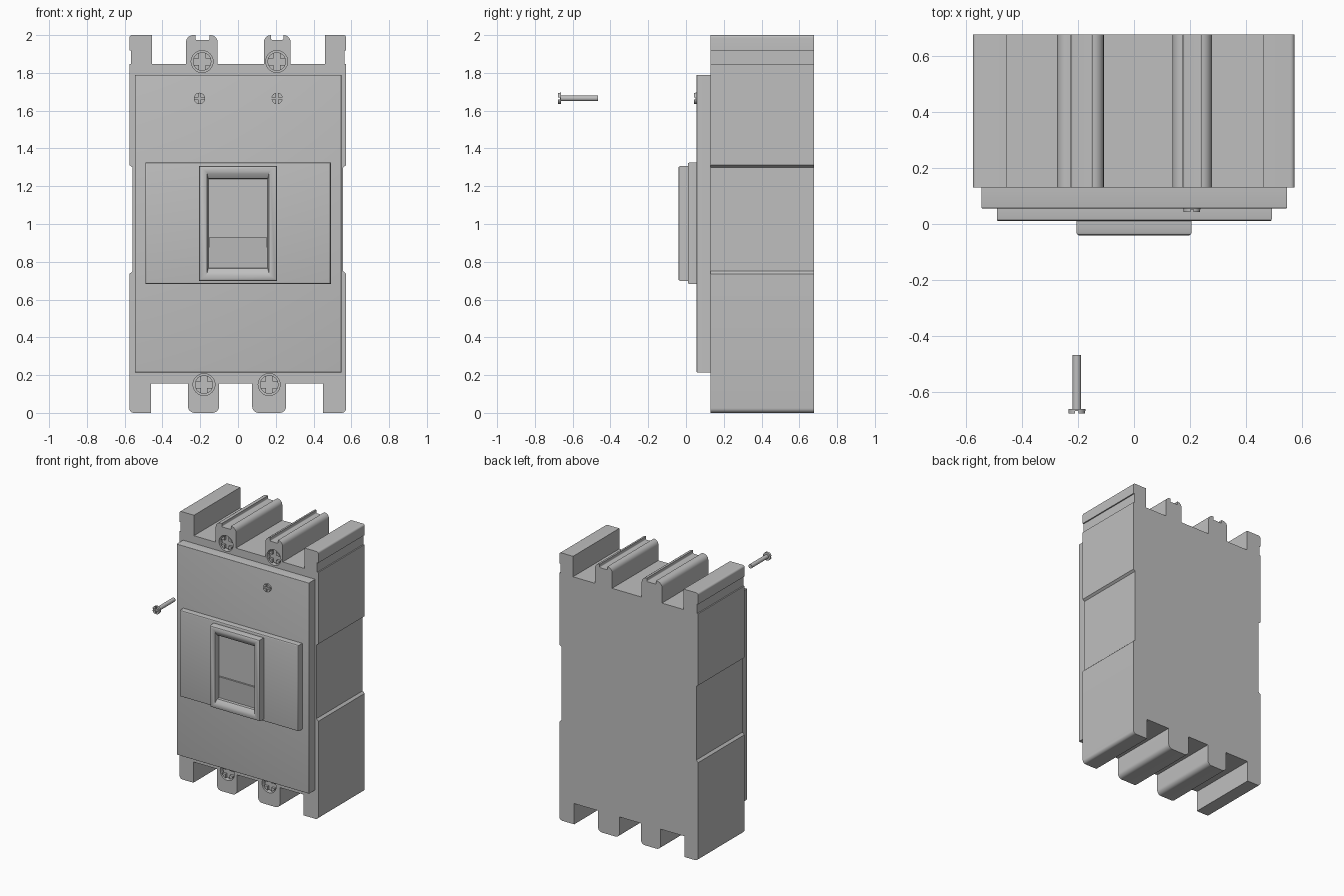
import bpy, bmesh
from math import sin, cos, pi, asin, radians
from mathutils import Vector

if "Cube" in bpy.data.objects:
    bpy.data.objects.remove(bpy.data.objects["Cube"])

grey = bpy.data.materials.new("plastic grey")
grey.use_nodes = True
grey.diffuse_color = (0.52, 0.52, 0.52, 1)
grey.node_tree.nodes["Principled BSDF"].inputs["Base Color"].default_value = grey.diffuse_color

FRONT, BACK = 0.13, 0.677      # depth range of the case


def finish(name, bm):
    bmesh.ops.recalc_face_normals(bm, faces=bm.faces)
    mesh = bpy.data.meshes.new(name)
    bm.to_mesh(mesh)
    bm.free()
    mesh.materials.append(grey)
    obj = bpy.data.objects.new(name, mesh)
    bpy.context.collection.objects.link(obj)
    return obj


def add_prism(bm, outline, y0, y1):
    """Extrude an (x, z) outline from y0 to y1."""
    face = bm.faces.new([bm.verts.new((x, y0, z)) for x, z in outline])
    moved = bmesh.ops.extrude_face_region(bm, geom=[face], use_keep_orig=True)["geom"]
    bmesh.ops.translate(bm, vec=(0, y1 - y0, 0),
                        verts=[v for v in moved if isinstance(v, bmesh.types.BMVert)])


def rounded(corners, steps=6):
    """Replace each (x, z, radius) corner by a smooth curve."""
    points = []
    for i, (x, z, r) in enumerate(corners):
        p = Vector((x, z))
        if not r:
            points.append(p)
            continue
        a = p + (Vector(corners[i - 1][:2]) - p).normalized() * r
        b = p + (Vector(corners[(i + 1) % len(corners)][:2]) - p).normalized() * r
        c = a + b - p
        for k in range(steps + 1):
            t = k / steps * pi / 2
            points.append(c + (a - c) * cos(t) + (b - c) * sin(t))
    return points


def circle(cx, cz, r, n=32):
    return [(cx + r * cos(2 * pi * i / n), cz + r * sin(2 * pi * i / n)) for i in range(n)]


def plate(name, x0, x1, z0, z1, y0, y1, bevel):
    bm = bmesh.new()
    add_prism(bm, [(x0, z0), (x1, z0), (x1, z1), (x0, z1)], y0, y1)
    edges = [e for e in bm.edges if all(abs(v.co.y - y0) < 1e-5 for v in e.verts)]
    bmesh.ops.bevel(bm, geom=edges, offset=bevel, segments=3, profile=0.5, affect='EDGES')
    return finish(name, bm)


def screw(name, cx, cz, y, r, slot, depth, thick, shaft_r, shaft_end):
    """Cross-slotted head facing the front, with a shaft behind it."""
    bm = bmesh.new()
    add_prism(bm, circle(cx, cz, r), y + depth, y + thick)
    a = asin(slot / r)
    for q in range(4):
        sector = [(slot, slot)]
        for k in range(9):
            t = a + (pi / 2 - 2 * a) * k / 8
            sector.append((r * cos(t), r * sin(t)))
        c, s = round(cos(q * pi / 2)), round(sin(q * pi / 2))
        add_prism(bm, [(cx + u * c - v * s, cz + u * s + v * c) for u, v in sector],
                  y, y + depth)
    add_prism(bm, circle(cx, cz, shaft_r), y + thick, shaft_end)
    return finish(name, bm)


# Case outline: bottom legs, right side, top legs, left side
L, R, STEP = -0.575, 0.573, 0.016
LOW, HIGH, TOP = 0.155, 1.847, 2.0


def foot(x0, x1):
    return [(x0, LOW, 0), (x0, 0, 0.035), (x1, 0, 0.035), (x1, LOW, 0)]


def terminal(x0, x1, g0, g1):
    """Rounded top terminal with a shallow groove, listed right to left."""
    return [(x1, HIGH, 0), (x1, TOP, 0.037), (g1, TOP, 0), (g1, TOP - 0.025, 0.006),
            (g0, TOP - 0.025, 0.006), (g0, TOP, 0), (x0, TOP, 0.037), (x0, HIGH, 0)]


def side(x, s):
    """Outer side from bottom to top; s points inwards."""
    inner, notch = x + s * STEP, x + s * 0.009
    return [(x, 0, 0.025), (x, 0.735, 0), (inner, 0.75, 0), (inner, 1.3, 0), (x, 1.312, 0),
            (x, HIGH, 0), (notch, HIGH, 0), (notch, 1.918, 0), (x, 1.918, 0), (x, TOP, 0.014)]


corners = ([(-0.46, 0, 0), (-0.46, LOW, 0)] + foot(-0.265, -0.1) + foot(0.075, 0.255)
           + [(0.45, LOW, 0), (0.45, 0, 0)] + side(R, -1)
           + [(0.46, TOP, 0), (0.46, HIGH, 0)] + terminal(0.137, 0.278, 0.175, 0.24)
           + terminal(-0.275, -0.108, -0.225, -0.15)
           + [(-0.455, HIGH, 0), (-0.455, TOP, 0)] + side(L, 1)[::-1])
bm = bmesh.new()
add_prism(bm, rounded(corners), FRONT, BACK)
case = finish("case", bm)

# Terminal screws sunk into round holes
spots = {"top_right": (-0.19, 1.86), "top_left": (0.205, 1.86),
         "bottom_right": (-0.18, 0.15), "bottom_left": (0.165, 0.15)}
bm = bmesh.new()
for x, z in spots.values():
    add_prism(bm, circle(x, z, 0.058), FRONT - 0.05, FRONT + 0.04)
cutter = finish("hole_cutter", bm)
cutter.hide_render = True
cut = case.modifiers.new("holes", 'BOOLEAN')
cut.operation, cut.solver, cut.object = 'DIFFERENCE', 'EXACT', cutter
graph = bpy.context.evaluated_depsgraph_get()
case_mesh = bpy.data.meshes.new_from_object(case.evaluated_get(graph))
case.modifiers.clear()
case.data = case_mesh
bpy.data.objects.remove(cutter)
for place, (x, z) in spots.items():
    screw("terminal_screw_" + place, x, z, FRONT + 0.004, 0.049, 0.017, 0.018, 0.03,
          0.03, FRONT + 0.05)

# Front cover and raised panel
plate("front_cover", -0.545, 0.547, 0.215, 1.79, 0.056, FRONT, 0.003)
plate("raised_panel", -0.49, 0.492, 0.683, 1.325, 0.01, 0.056, 0.008)

# Switch frame: nested rectangular loops from the outside in to the recess floor
bm = bmesh.new()
previous = None
for hx, hz, y in [(0.206, 0.304, 0.01), (0.206, 0.304, -0.03), (0.203, 0.301, -0.037),
                  (0.196, 0.294, -0.041), (0.172, 0.278, -0.041), (0.163, 0.262, -0.036),
                  (0.158, 0.238, -0.02), (0.156, 0.236, 0.0)]:
    loop = [bm.verts.new((sx * hx, y, 1.003 + sz * hz))
            for sx, sz in ((-1, -1), (1, -1), (1, 1), (-1, 1))]
    if previous:
        for i in range(4):
            j = (i + 1) % 4
            bm.faces.new((previous[i], previous[j], loop[j], loop[i]))
    previous = loop
bm.faces.new(previous)
finish("switch_frame", bm)

# Toggle: shallow wedge in the lower half of the recess
bm = bmesh.new()
ends = [[bm.verts.new((x, y, z)) for y, z in ((0, 0.77), (-0.012, 0.93), (0, 0.93))]
        for x in (-0.15, 0.15)]
for end in ends:
    bm.faces.new(end)
for i in range(3):
    j = (i + 1) % 3
    bm.faces.new((ends[0][i], ends[0][j], ends[1][j], ends[1][i]))
finish("toggle", bm)

# Cover screws: one fitted, one drawn out in front
for name, x, y in (("cover_screw_fitted", 0.207, 0.042), ("cover_screw_loose", -0.204, -0.677)):
    screw(name, x, 1.665, y, 0.03, 0.006, 0.009, 0.016, 0.015, y + 0.21)

# Smooth curved faces, keep hard edges
for obj in bpy.context.scene.objects:
    obj.select_set(obj.type == 'MESH')
bpy.context.view_layer.objects.active = case
bpy.ops.object.shade_smooth_by_angle(angle=radians(30))
